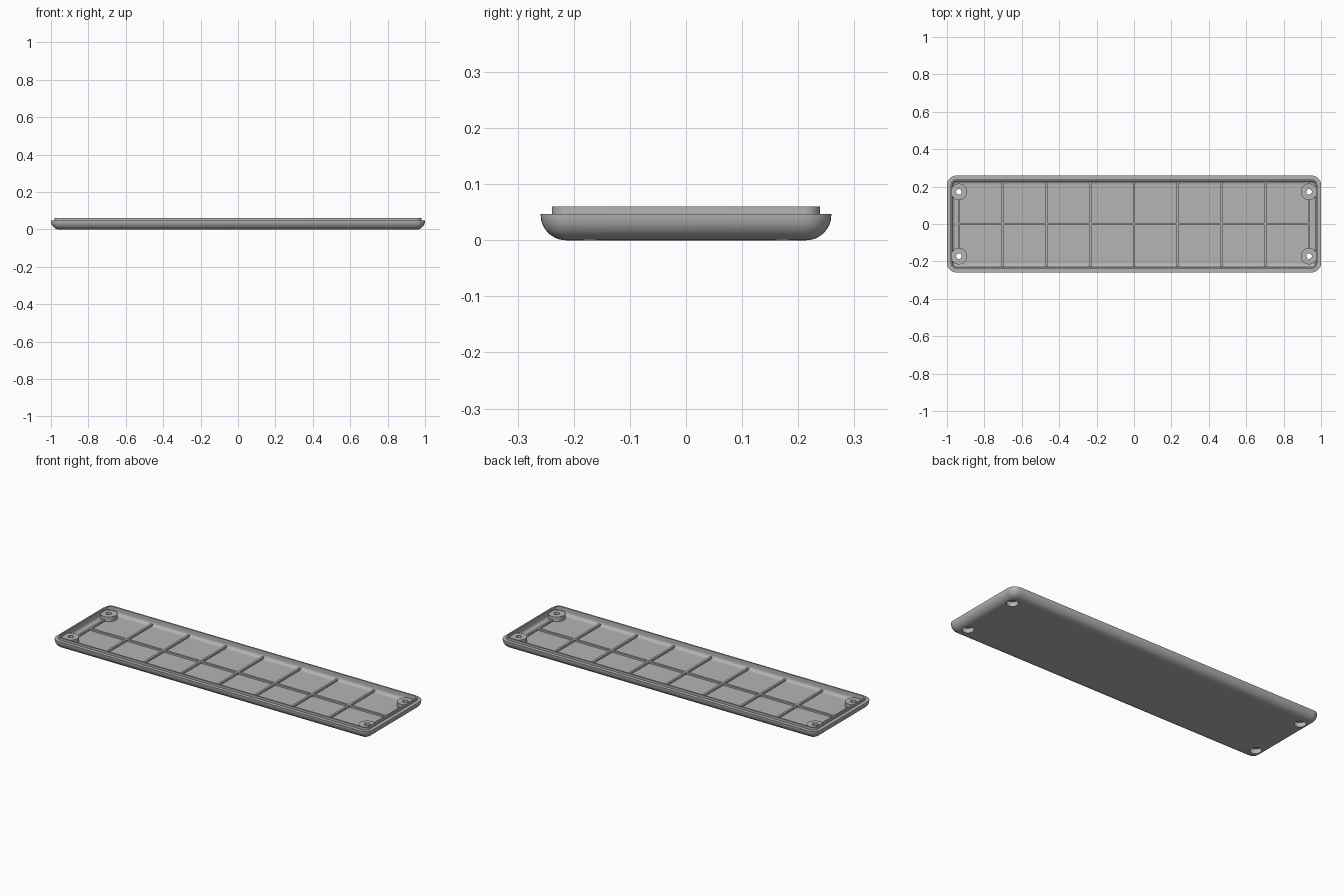
import bpy, bmesh, math

cube = bpy.data.objects.get("Cube")
if cube:
    bpy.data.objects.remove(cube, do_unlink=True)

HALF_X, HALF_Y, CORNER = 1.0, 0.259, 0.05
RIM_Z, TOP_Z, FLOOR_Z = 0.047, 0.06, 0.02
BOSS_X, BOSS_Y = 0.936, 0.172

grey = bpy.data.materials.new("Grey plastic")
grey.use_nodes = True
colour = (0.46, 0.46, 0.46, 1)
grey.diffuse_color = colour
grey.node_tree.nodes["Principled BSDF"].inputs["Base Color"].default_value = colour


def make_object(name, bm):
    bmesh.ops.recalc_face_normals(bm, faces=bm.faces)
    mesh = bpy.data.meshes.new(name)
    bm.to_mesh(mesh)
    bm.free()
    mesh.materials.append(grey)
    obj = bpy.data.objects.new(name, mesh)
    bpy.context.collection.objects.link(obj)
    return obj


def activate(obj):
    bpy.ops.object.select_all(action="DESELECT")
    obj.select_set(True)
    bpy.context.view_layer.objects.active = obj


def rounded_ring(bm, inset, z, steps=8):
    """Rounded rectangle of vertices, inset from the outer outline."""
    radius = max(CORNER - inset, 0.004)
    cx, cy = HALF_X - inset - radius, HALF_Y - inset - radius
    ring = []
    for q, (sx, sy) in enumerate([(1, 1), (-1, 1), (-1, -1), (1, -1)]):
        for i in range(steps + 1):
            a = (q + i / steps) * math.pi / 2
            ring.append(bm.verts.new((sx * cx + radius * math.cos(a),
                                      sy * cy + radius * math.sin(a), z)))
    return ring


def arc(inset, z, r, steps=8):
    """Quarter-round profile from a flat bottom up to a vertical wall."""
    return [(inset + r * (1 - math.sin(t)), z + r * (1 - math.cos(t)))
            for t in (i / steps * math.pi / 2 for i in range(steps + 1))]


def box(name, x0, x1, y0, y1, z0, z1):
    bm = bmesh.new()
    bmesh.ops.create_cube(bm, size=1)
    for v in bm.verts:
        v.co.x = x1 if v.co.x > 0 else x0
        v.co.y = y1 if v.co.y > 0 else y0
        v.co.z = z1 if v.co.z > 0 else z0
    return make_object(name, bm)


def cylinder(bm, x, y, radius, z0, z1):
    verts = bmesh.ops.create_cone(bm, cap_ends=True, segments=32, radius1=radius,
                                  radius2=radius, depth=z1 - z0)["verts"]
    bmesh.ops.translate(bm, verts=verts, vec=(x, y, (z0 + z1) / 2))


# Tray: rounded underside, stepped rim, thin lip and filleted cavity
bm = bmesh.new()
profile = arc(0, 0, 0.045)
profile += [(0, RIM_Z), (0.02, RIM_Z), (0.02, TOP_Z), (0.028, TOP_Z)]
profile += arc(0.028, FLOOR_Z, 0.018, 5)[::-1]
rings = [rounded_ring(bm, d, z) for d, z in profile]
for a, b in zip(rings, rings[1:]):
    for i in range(len(a)):
        j = (i + 1) % len(a)
        bm.faces.new((a[i], a[j], b[j], b[i]))
bm.faces.new(rings[0])
bm.faces.new(rings[-1])
tray = make_object("tray", bm)

# Screw bosses and the stepped screw holes through them
cut_parts = [tray]
corners = [(sx, sy) for sx in (-1, 1) for sy in (-1, 1)]
hole_bm = bmesh.new()
bore_bm = bmesh.new()
for sx, sy in corners:
    bm = bmesh.new()
    cylinder(bm, sx * BOSS_X, sy * BOSS_Y, 0.044, 0.012, RIM_Z)
    name = ("left" if sx > 0 else "right") + ("_back" if sy > 0 else "_front")
    cut_parts.append(make_object(name + "_screw_boss", bm))
    cylinder(hole_bm, sx * BOSS_X, sy * BOSS_Y, 0.015, -0.05, 0.1)
    cylinder(bore_bm, sx * BOSS_X, sy * BOSS_Y, 0.03, -0.05, 0.026)
cutters = [make_object("hole_cutter", hole_bm), make_object("bore_cutter", bore_bm)]
for part in cut_parts:
    activate(part)
    for cutter in cutters:
        mod = part.modifiers.new("Holes", "BOOLEAN")
        mod.operation = "DIFFERENCE"
        mod.solver = "EXACT"
        mod.object = cutter
        bpy.ops.object.modifier_apply(modifier=mod.name)
    bpy.ops.object.shade_smooth_by_angle(angle=math.radians(30))
for cutter in cutters:
    bpy.data.objects.remove(cutter, do_unlink=True)

# Stiffening ribs on the floor
RIB, RIB_TOP = 0.006, 0.03
box("long_rib", -BOSS_X, BOSS_X, -RIB, RIB, 0.015, RIB_TOP)
for i in range(-4, 5):
    x = i * BOSS_X / 4
    reach = 0.135 if abs(i) == 4 else 0.226
    box(f"cross_rib_{i + 5}", x - RIB, x + RIB, -reach, reach, 0.015, RIB_TOP)
